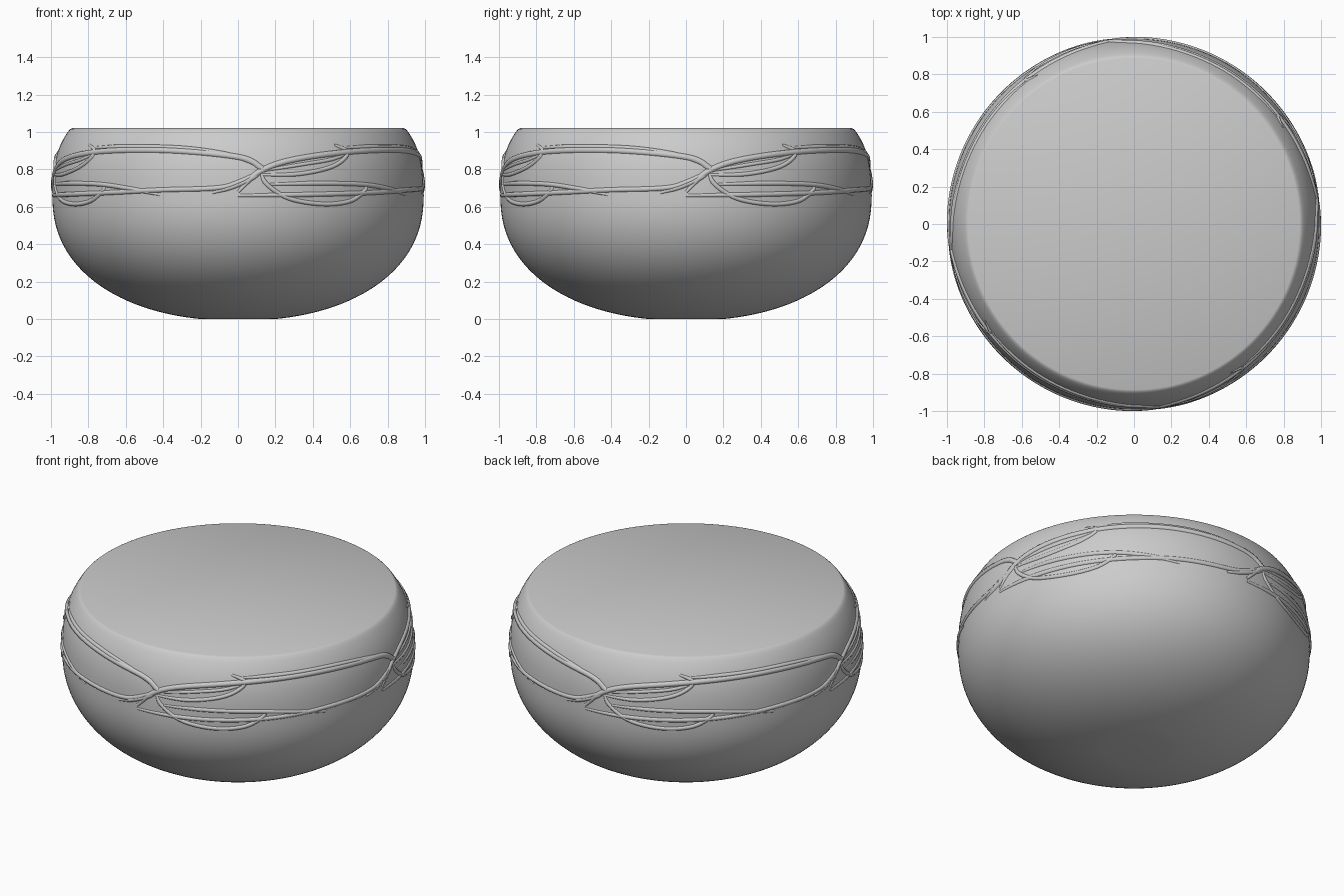
import bpy, bmesh, math
from mathutils import Vector, Matrix

cube = bpy.data.objects.get("Cube")
if cube:
    bpy.data.objects.remove(cube)

RADIUS, MIDDLE, TOP = 0.992, 0.65, 1.02
LOWER = (0.659, 2.2)   # half height and roundness below the widest line
UPPER = (0.607, 2.8)   # the same above it

grey = bpy.data.materials.new("plain_grey")
grey.use_nodes = True
colour = (0.6, 0.6, 0.6, 1)
grey.diffuse_color = colour
grey.node_tree.nodes["Principled BSDF"].inputs["Base Color"].default_value = colour


def body_radius(z):
    height, n = UPPER if z > MIDDLE else LOWER
    return RADIUS * (1 - (abs(z - MIDDLE) / height) ** n) ** (1 / n)


def body_height(turn):
    """Height on the profile for an angle above or below the widest line."""
    height, n = UPPER if turn > 0 else LOWER
    return MIDDLE + math.copysign(height * abs(math.sin(turn)) ** (2 / n), turn)


def turn_at(z):
    height, n = UPPER if z > MIDDLE else LOWER
    return math.copysign(math.asin((abs(z - MIDDLE) / height) ** (n / 2)), z - MIDDLE)


# Body: full rounded bowl with flat base, softened rim and flat top, spun about z
bm = bmesh.new()
rim = TOP - 0.012
low, high, steps = turn_at(0), turn_at(rim), 56
heights = [body_height(low + (high - low) * i / steps) for i in range(steps + 1)]
outline = [(0, 0)] + [(body_radius(z), z) for z in heights]
edge = body_radius(rim)
outline += [(edge - 0.009, TOP - 0.004), (edge - 0.018, TOP), (0, TOP)]
profile = [bm.verts.new((r, 0, z)) for r, z in outline]
edges = [bm.edges.new(pair) for pair in zip(profile, profile[1:])]
bmesh.ops.spin(bm, geom=profile + edges, cent=(0, 0, 0), axis=(0, 0, 1),
               angle=math.tau, steps=128)
bmesh.ops.remove_doubles(bm, verts=bm.verts, dist=0.0005)
bmesh.ops.recalc_face_normals(bm, faces=bm.faces)
mesh = bpy.data.meshes.new("bowl_body")
bm.to_mesh(mesh)
bm.free()
mesh.materials.append(grey)
body = bpy.data.objects.new("bowl_body", mesh)
bpy.context.collection.objects.link(body)
bpy.context.view_layer.objects.active = body
body.select_set(True)
bpy.ops.object.shade_smooth_by_angle(angle=math.radians(40))
body.select_set(False)


def smooth_path(points, per_segment=10):
    """Catmull-Rom path through (degrees, height) points."""
    pts = [Vector(p) for p in points]
    pts = [2 * pts[0] - pts[1]] + pts + [2 * pts[-1] - pts[-2]]
    path = []
    for a, b, c, d in zip(pts, pts[1:], pts[2:], pts[3:]):
        for i in range(per_segment):
            t = i / per_segment
            path.append((2 * b + (c - a) * t + (2 * a - 5 * b + 4 * c - d) * t ** 2
                         + (3 * b - a - 3 * c + d) * t ** 3) / 2)
    return path + [pts[-2]]


def vine(name, points, thickness):
    """Raised strand half sunk in the body, repeated on four sides."""
    path = smooth_path(points)
    curve = bpy.data.curves.new(name, "CURVE")
    curve.dimensions = "3D"
    curve.bevel_depth = thickness
    curve.bevel_resolution = 2
    curve.use_fill_caps = True
    for quarter in range(4):
        turn = Matrix.Rotation(quarter * math.pi / 2, 3, "Z")
        spline = curve.splines.new("POLY")
        spline.points.add(len(path) - 1)
        for i, (angle, z) in enumerate(path):
            a = math.radians(angle)
            r = body_radius(z) - 0.4 * thickness
            place = turn @ Vector((r * math.sin(a), -r * math.cos(a), z))
            spline.points[i].co = (*place, 1)
            # taper both tips
            near_end = min(i, len(path) - 1 - i) / 8
            spline.points[i].radius = 0.6 + 0.4 * min(1, near_end)
    curve.materials.append(grey)
    bpy.context.collection.objects.link(bpy.data.objects.new(name, curve))


# Vines: angle around the body in degrees, height
vine("upper_vine", [(0, .68), (7, .79), (19, .855), (41, .895), (67, .9),
                    (90, .865), (97, .81), (98, .78)], 0.018)
vine("upper_twig", [(36, .915), (50, .92), (70, .915), (85, .885), (94, .84), (97, .8)], 0.013)
vine("upper_leaf", [(7, .77), (19, .775), (30, .81), (36, .86), (37, .9), (33, .93)], 0.013)
vine("leaf_vein", [(7, .79), (20, .825), (30, .85), (37, .88)], 0.011)
vine("middle_vine", [(10, .72), (25, .725), (42, .72), (55, .695), (65, .665)], 0.014)
vine("lower_vine", [(0, .66), (20, .665), (45, .675), (65, .69), (83, .7),
                    (90, .73), (97, .79)], 0.015)
vine("lower_leaf", [(7, .79), (9, .72), (16, .645), (27, .615), (37, .63),
                    (43, .685), (44, .72)], 0.013)
vine("short_twig", [(-8, .675), (-2, .705), (4, .75), (9, .81)], 0.015)
